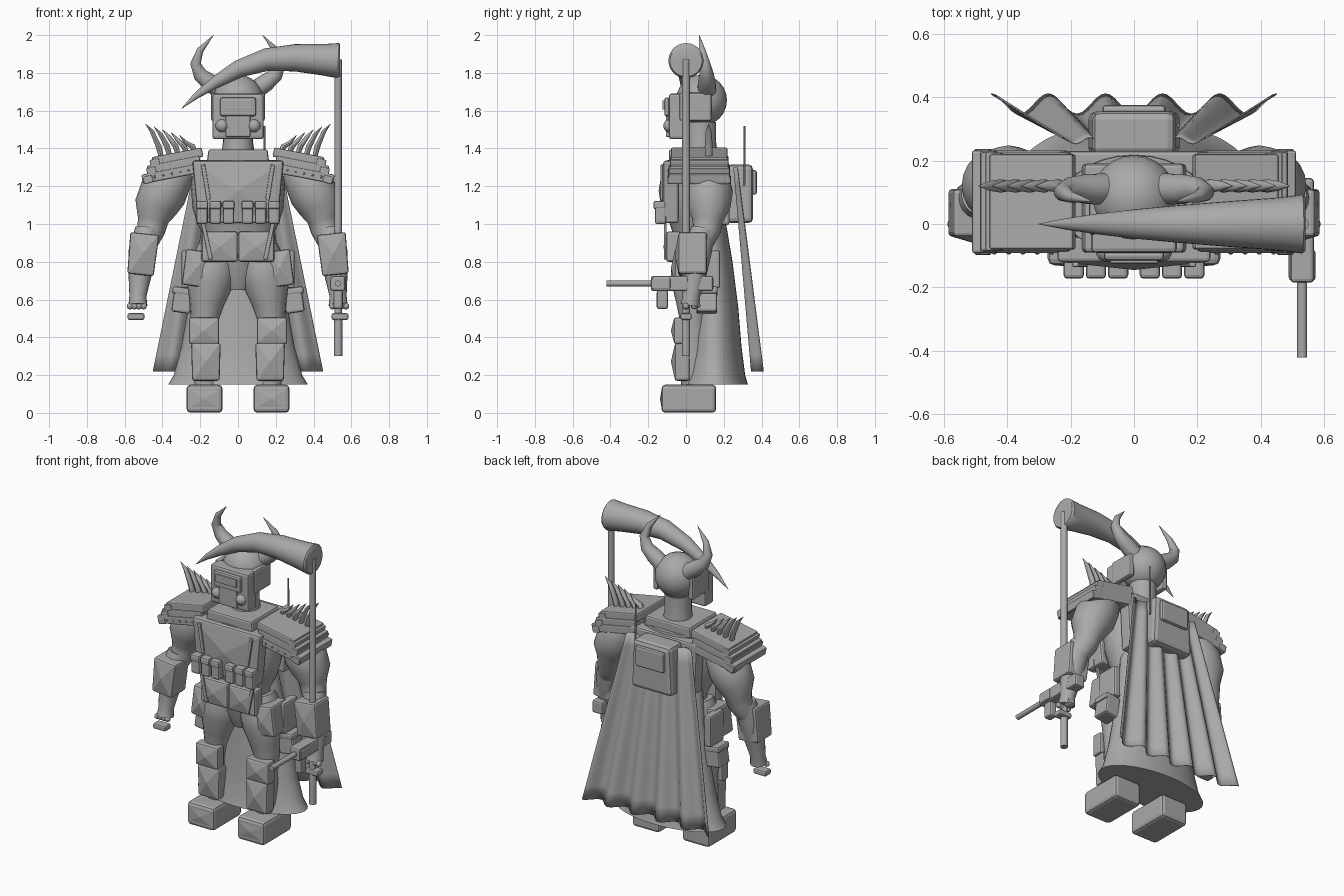
import bpy, bmesh, math
from mathutils import Vector, Matrix, Euler

if "Cube" in bpy.data.objects:
    bpy.data.objects.remove(bpy.data.objects["Cube"], do_unlink=True)

GREY = (0.4, 0.4, 0.4, 1)
mat = bpy.data.materials.new("plain_grey")
mat.diffuse_color = GREY
mat.use_nodes = True
mat.node_tree.nodes["Principled BSDF"].inputs["Base Color"].default_value = GREY


def finish(bm, name, smooth):
    bmesh.ops.recalc_face_normals(bm, faces=bm.faces[:])
    mesh = bpy.data.meshes.new(name)
    bm.to_mesh(mesh)
    bm.free()
    mesh.materials.append(mat)
    obj = bpy.data.objects.new(name, mesh)
    bpy.context.collection.objects.link(obj)
    if smooth:
        bpy.ops.object.select_all(action='DESELECT')
        obj.select_set(True)
        bpy.context.view_layer.objects.active = obj
        bpy.ops.object.shade_smooth_by_angle(angle=math.radians(40))
    return obj


def box(name, centre, size, tilt=(0, 0, 0), bevel=0.012, taper=1, bulge=0, side=1):
    """Bevelled block; taper scales the top, bulge raises the front into a low pyramid."""
    bm = bmesh.new()
    bmesh.ops.create_cube(bm, size=1)
    for v in bm.verts:
        if v.co.z > 0:
            v.co.x *= taper
        v.co = Vector(a * b for a, b in zip(v.co, size))
    bmesh.ops.bevel(bm, geom=bm.edges[:], offset=bevel, segments=2, profile=0.5, affect='EDGES')
    bm.normal_update()
    if bulge:
        front = max((f for f in bm.faces if f.normal.y < -0.9), key=lambda f: f.calc_area())
        bmesh.ops.poke(bm, faces=[front], offset=bulge)
    turn = Euler([math.radians(a) for a in (tilt[0], tilt[1] * side, tilt[2] * side)])
    place = Matrix.Translation((centre[0] * side, centre[1], centre[2]))
    bm.transform(place @ turn.to_matrix().to_4x4())
    return finish(bm, name, False)


def tube(name, path, aspect=1, sides=20, side=1):
    """Round loft through (x, y, z, radius) points; aspect scales its depth."""
    bm = bmesh.new()
    pts = [Vector((p[0] * side, p[1], p[2])) for p in path]
    rings = []
    for i, p in enumerate(pts):
        along = (pts[min(i + 1, len(pts) - 1)] - pts[max(i - 1, 0)]).normalized()
        guide = Vector((0, 0, 1)) if abs(along.y) > 0.9 else Vector((0, 1, 0))
        across = guide.cross(along).normalized()
        deep = along.cross(across)
        radius = path[i][3]
        ring = []
        for k in range(sides):
            a = math.tau * k / sides
            ring.append(bm.verts.new(p + radius * (across * math.cos(a) + deep * aspect * math.sin(a))))
        rings.append(ring)
    for low, high in zip(rings, rings[1:]):
        for k in range(sides):
            n = (k + 1) % sides
            bm.faces.new((low[k], low[n], high[n], high[k]))
    bm.faces.new(rings[0])
    bm.faces.new(rings[-1])
    return finish(bm, name, True)


def ball(name, centre, radius, side=1, detail=24):
    bm = bmesh.new()
    bmesh.ops.create_uvsphere(bm, u_segments=detail, v_segments=detail // 2, radius=radius)
    bm.transform(Matrix.Translation((centre[0] * side, centre[1], centre[2])))
    return finish(bm, name, True)


def pair(make, name, *args, **options):
    for side, word in ((1, "left_"), (-1, "right_")):
        make(word + name, *args, side=side, **options)


# Head, mask and horns
ball("helmet", (0, 0.082, 1.655), 0.135)
tube("neck", [(0, 0.08, 1.36, 0.09), (0, 0.08, 1.43, 0.08), (0, 0.08, 1.54, 0.08)])
box("mask", (0, -0.045, 1.57), (0.27, 0.09, 0.24), bulge=0.01)
box("mouth_plate", (0, -0.092, 1.55), (0.13, 0.03, 0.18), bevel=0.008)
box("visor", (0, -0.1, 1.62), (0.19, 0.03, 0.1))
box("visor_lens", (0, -0.115, 1.63), (0.15, 0.02, 0.05), bevel=0.005)
pair(box, "cheek_plate", (0.125, 0.05, 1.62), (0.035, 0.17, 0.15))
pair(ball, "mask_filter", (0.085, -0.085, 1.52), 0.035)
pair(tube, "helmet_horn", [(0.08, 0.11, 1.7, 0.05), (0.15, 0.11, 1.75, 0.047), (0.2, 0.11, 1.79, 0.038),
                           (0.225, 0.1, 1.85, 0.028), (0.2, 0.085, 1.92, 0.018), (0.13, 0.07, 2, 0.001)])

# Torso
tube("torso", [(0, 0.06, 0.8, 0.17), (0, 0.06, 0.92, 0.175), (0, 0.06, 1, 0.215),
               (0, 0.06, 1.08, 0.24), (0, 0.06, 1.2, 0.25), (0, 0.06, 1.34, 0.23)], aspect=0.68, sides=28)
box("collar", (0, 0.05, 1.36), (0.33, 0.28, 0.07), taper=0.95)
box("chest_plate", (0, -0.08, 1.17), (0.42, 0.08, 0.33), taper=1.15, bulge=0.025)
box("back_plate", (0, 0.19, 1.16), (0.44, 0.08, 0.33), taper=1.08)
pair(box, "belly_plate", (0.097, -0.065, 0.88), (0.19, 0.08, 0.16), bulge=0.015)
pair(box, "upper_strap", (0.17, -0.128, 1.22), (0.022, 0.015, 0.19), tilt=(0, 9, 0), bevel=0.005)
pair(box, "lower_strap", (0.165, -0.11, 0.91), (0.022, 0.015, 0.2), tilt=(0, 12, 0), bevel=0.005)
for i in range(3):
    x = 0.05 + 0.07 * i
    pair(box, f"ammo_pouch_{i}", (x, -0.135, 1.06), (0.06, 0.06, 0.12))
    pair(box, f"pouch_flap_{i}", (x, -0.14, 1.1), (0.064, 0.065, 0.045))

# Backpack with pocket and antenna
box("backpack", (0, 0.285, 1.16), (0.29, 0.14, 0.31), taper=0.9, bevel=0.025)
box("backpack_pocket", (0, 0.36, 1.22), (0.2, 0.03, 0.13))
tube("antenna", [(0.14, 0.31, 1.2, 0.006), (0.14, 0.31, 1.52, 0.005)], sides=8)

# Shoulder plates in overlapping tiers with a row of spikes and rivets
for i in range(3):
    pair(box, f"shoulder_plate_{i}", (0.32 + 0.02 * i, 0.07, 1.355 - 0.045 * i),
         (0.27 + 0.015 * i, 0.3 + 0.012 * i, 0.05), tilt=(0, 11, 0), bevel=0.008)
    pair(box, f"shoulder_rim_{i}", (0.44 + 0.018 * i, 0.07, 1.325 - 0.045 * i),
         (0.05, 0.31 + 0.012 * i, 0.04), tilt=(0, 15, 0), bevel=0.006)
for i in range(5):
    x = 0.22 + 0.045 * i
    tip = 1.47 + 0.015 * i
    pair(tube, f"shoulder_spike_{i}", [(x, 0.12, 1.36 - 0.008 * i, 0.013), (x + 0.02, 0.12, 1.41, 0.015),
                                       (x + 0.055, 0.12, tip - 0.04, 0.011), (x + 0.09, 0.12, tip, 0.001)],
         aspect=1.4, sides=12)
    pair(ball, f"rivet_{i}", (x + 0.04, -0.088, 1.285 - 0.009 * i), 0.009, detail=8)

# Arms
pair(tube, "upper_arm", [(0.28, 0.12, 1.3, 0.07), (0.34, 0.12, 1.25, 0.11), (0.395, 0.12, 1.17, 0.128),
                         (0.435, 0.12, 1.09, 0.115), (0.45, 0.115, 1.02, 0.082), (0.46, 0.11, 0.97, 0.075),
                         (0.49, 0.08, 0.9, 0.065)])
pair(tube, "forearm", [(0.48, 0.09, 0.97, 0.065), (0.505, 0.06, 0.85, 0.075), (0.52, 0.045, 0.72, 0.06),
                       (0.53, 0.03, 0.62, 0.045), (0.53, 0.02, 0.57, 0.05)])
pair(box, "forearm_guard", (0.505, 0.035, 0.84), (0.14, 0.15, 0.22), tilt=(0, -6, 0), bulge=0.02, taper=1.1)
pair(box, "fingers", (0.54, 0, 0.51), (0.09, 0.06, 0.035), bevel=0.01)
for i in range(4):
    pair(ball, f"knuckle_{i}", (0.5 + 0.024 * i, 0, 0.565), 0.018, detail=10)

# Legs, armour pads and boots
pair(tube, "leg", [(0.11, 0.05, 0.88, 0.1), (0.135, 0.05, 0.76, 0.13), (0.15, 0.045, 0.68, 0.122),
                   (0.165, 0.04, 0.58, 0.092), (0.175, 0.04, 0.5, 0.075), (0.175, 0.04, 0.4, 0.065),
                   (0.17, 0.04, 0.3, 0.075), (0.17, 0.04, 0.08, 0.06)])
tube("groin", [(0, 0.05, 0.84, 0.12), (0, 0.05, 0.74, 0.1), (0, 0.05, 0.65, 0.06)])
pair(box, "hip_guard", (0.22, 0.02, 0.765), (0.13, 0.16, 0.19), tilt=(0, -8, 0), bulge=0.02, taper=1.05)
pair(box, "hip_pouch", (0.275, 0.11, 0.76), (0.05, 0.14, 0.2))
pair(box, "thigh_pouch", (0.295, 0.11, 0.595), (0.1, 0.11, 0.13), tilt=(0, -8, 0))
pair(box, "thigh_pouch_flap", (0.295, 0.11, 0.645), (0.106, 0.116, 0.04), tilt=(0, -8, 0))
pair(box, "knee_pad", (0.18, -0.03, 0.435), (0.16, 0.07, 0.14), bulge=0.015)
pair(box, "shin_guard", (0.17, -0.02, 0.27), (0.145, 0.08, 0.2), bulge=0.02, taper=1.08)
pair(box, "boot", (0.177, 0.015, 0.075), (0.19, 0.29, 0.148), bevel=0.02)
pair(box, "boot_toe", (0.177, -0.1, 0.075), (0.17, 0.06, 0.11), bulge=0.008)

# Long coat skirt reaching the boots
tube("coat_skirt", [(0, 0.12, 1, 0.19), (0, 0.14, 0.8, 0.22), (0, 0.15, 0.55, 0.265),
                    (0, 0.15, 0.35, 0.3), (0, 0.15, 0.2, 0.34), (0, 0.15, 0.15, 0.37)],
     aspect=0.48, sides=36)

# Cape with folds that deepen toward the hem
bm = bmesh.new()
ROWS, COLUMNS = 12, 60
grid = []
for r in range(ROWS + 1):
    t = r / ROWS
    row = []
    for c in range(COLUMNS + 1):
        u = 2 * c / COLUMNS - 1
        fold = -math.cos(u * math.tau * 2.5)
        x = u * (0.23 + 0.22 * t)
        y = 0.265 + 0.115 * t + fold * (0.01 + 0.022 * t)
        row.append(bm.verts.new((x, y, 1.3 - 1.08 * t)))
    grid.append(row)
for a, b in zip(grid, grid[1:]):
    for c in range(COLUMNS):
        bm.faces.new((a[c], a[c + 1], b[c + 1], b[c]))
cape = finish(bm, "cape", True)
thick = cape.modifiers.new("thickness", 'SOLIDIFY')
thick.thickness = 0.004

# Scythe with a horn blade
tube("scythe_pole", [(0.53, 0, 0.3, 0.022), (0.53, 0, 0.5, 0.022), (0.53, 0, 0.52, 0.02), (0.53, 0, 1.87, 0.02)])
tube("scythe_blade", [(0.54, 0, 1.865, 0.085), (0.53, 0, 1.865, 0.093), (0.45, 0, 1.87, 0.083),
                      (0.3, 0, 1.88, 0.072), (0.15, 0, 1.87, 0.06), (0, 0, 1.82, 0.046),
                      (-0.12, 0, 1.75, 0.032), (-0.22, 0, 1.68, 0.017), (-0.3, 0, 1.61, 0.001)], sides=28)

# Pistol in the left hand
box("pistol_body", (0.53, -0.02, 0.685), (0.075, 0.33, 0.08))
box("pistol_front", (0.53, -0.13, 0.685), (0.085, 0.1, 0.07))
box("pistol_magazine", (0.53, -0.125, 0.6), (0.05, 0.06, 0.1))
box("pistol_grip", (0.53, 0.04, 0.61), (0.05, 0.05, 0.12), tilt=(15, 0, 0))
tube("pistol_barrel", [(0.53, -0.15, 0.685, 0.016), (0.53, -0.42, 0.685, 0.016)], sides=14)
